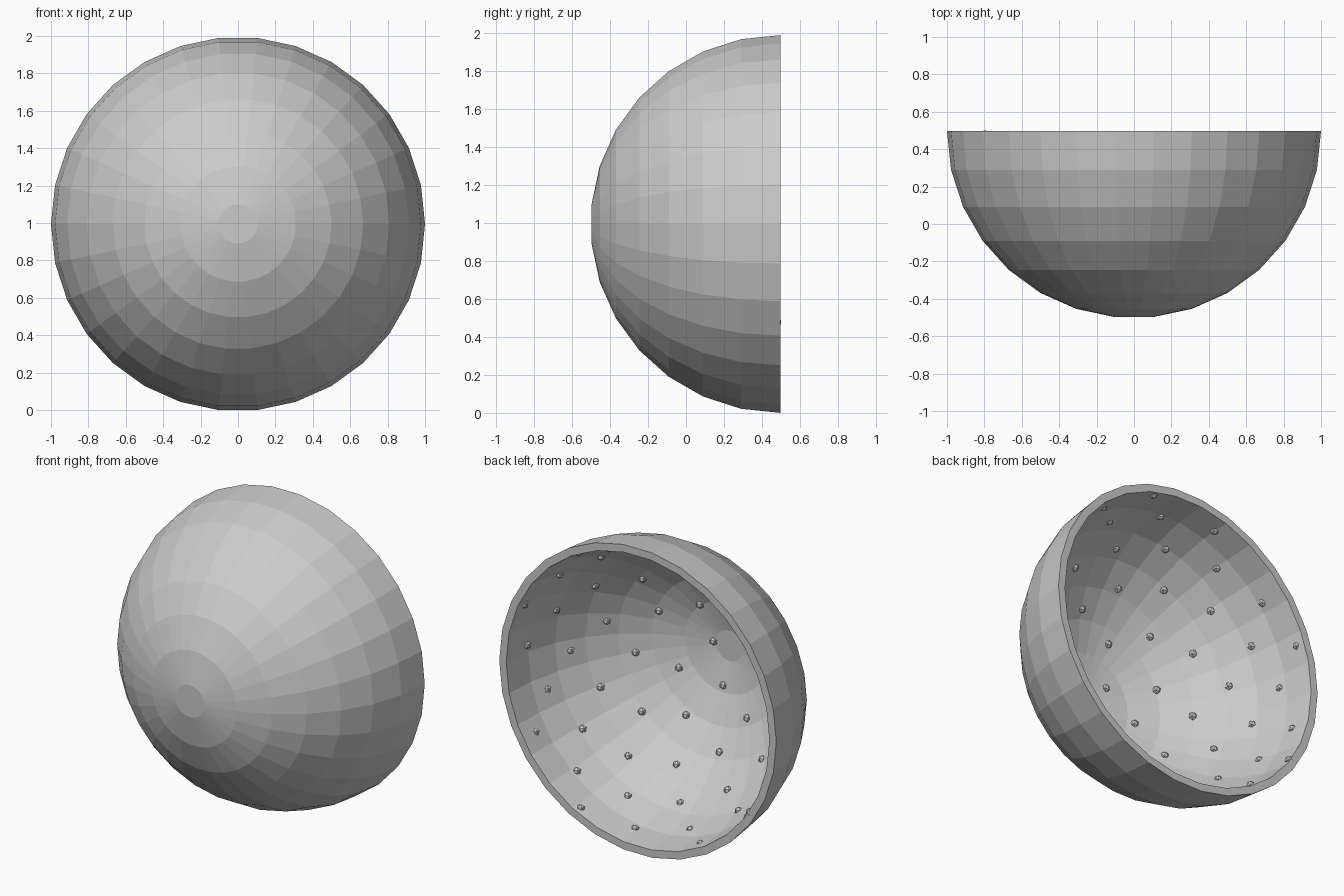
import bpy, bmesh
from math import sin, cos, pi, radians, sqrt
from mathutils import Matrix, Vector

cube = bpy.data.objects.get("Cube")
if cube:
    bpy.data.objects.remove(cube, do_unlink=True)

SEGMENTS = 30
OUTER, INNER = 1.0, 0.95
STEP = 2 * pi / SEGMENTS
RINGS = [STEP * k for k in range(8)]
# Centre of the sphere, on the open rim plane
CENTRE = Vector((0, sin(RINGS[-1]) / 2, sin(RINGS[-1])))


def add_object(name, bm):
    mesh = bpy.data.meshes.new(name)
    bm.to_mesh(mesh)
    bm.free()
    obj = bpy.data.objects.new(name, mesh)
    obj.location = CENTRE
    bpy.context.collection.objects.link(obj)
    return obj


def arc(radius):
    """Half profile from the rim to the flat disc around the pole."""
    points = [Vector((radius * cos(a), -radius * sin(a), 0)) for a in RINGS]
    return points + [Vector((0, points[-1].y, 0))]


# Thick faceted bowl, spun around the y axis
bm = bmesh.new()
profile = arc(OUTER)[::-1] + arc(INNER)
verts = [bm.verts.new(p) for p in profile]
edges = [bm.edges.new(pair) for pair in zip(verts, verts[1:])]
bmesh.ops.spin(bm, geom=verts + edges, cent=(0, 0, 0), axis=(0, 1, 0),
               angle=2 * pi, steps=SEGMENTS)
bmesh.ops.remove_doubles(bm, verts=bm.verts, dist=0.0005)
bmesh.ops.recalc_face_normals(bm, faces=bm.faces)
add_object("bowl_shell", bm)

# Small faceted studs, spread over the inner wall in a golden-angle spiral
STUDS = 68
GOLDEN = pi * (3 - sqrt(5))
bm = bmesh.new()
for i in range(STUDS):
    depth = 1 - (i + 0.5) / (STUDS + 1)
    ring = sqrt(1 - depth * depth)
    turn = i * GOLDEN
    spot = INNER * Vector((ring * cos(turn), -depth, ring * sin(turn)))
    bmesh.ops.create_icosphere(bm, subdivisions=1, radius=0.027,
                               matrix=Matrix.Translation(spot))
add_object("inner_studs", bm)
